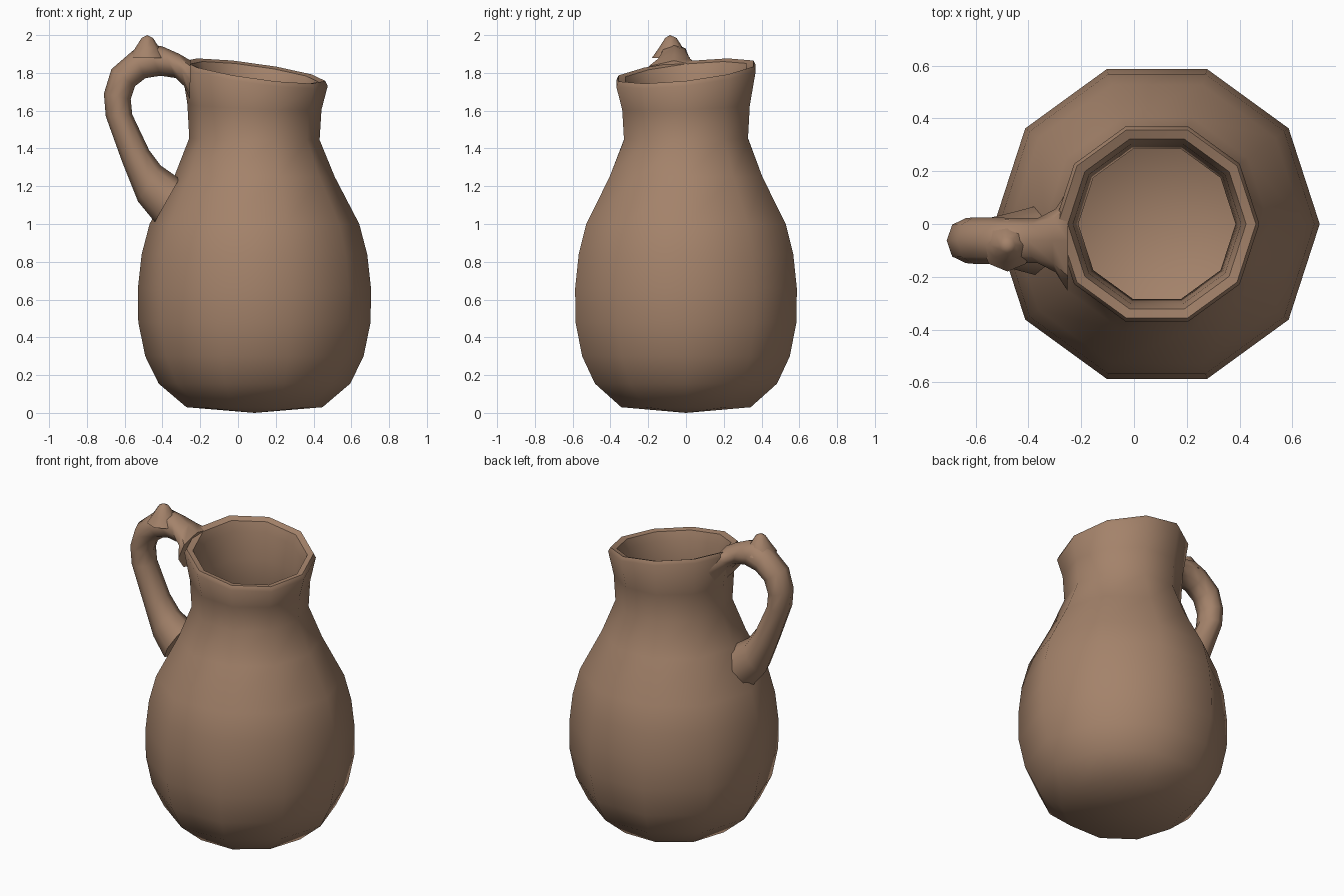
import bpy, bmesh, math
from mathutils import Vector

if "Cube" in bpy.data.objects:
    bpy.data.objects.remove(bpy.data.objects["Cube"])

clay = bpy.data.materials.new("brown clay")
clay.diffuse_color = (0.37, 0.225, 0.145, 1)
clay.use_nodes = True
clay.node_tree.nodes["Principled BSDF"].inputs["Base Color"].default_value = clay.diffuse_color
CX = 0.087      # jug axis
SIDES = 10


def finish(bm, name, angle):
    bmesh.ops.recalc_face_normals(bm, faces=bm.faces[:])
    me = bpy.data.meshes.new(name)
    bm.to_mesh(me)
    bm.free()
    ob = bpy.data.objects.new(name, me)
    bpy.context.collection.objects.link(ob)
    me.materials.append(clay)
    bpy.ops.object.select_all(action='DESELECT')
    ob.select_set(True)
    bpy.context.view_layer.objects.active = ob
    bpy.ops.object.shade_smooth_by_angle(angle=math.radians(angle))
    return ob


def bridge(bm, rings):
    for a, b in zip(rings, rings[1:]):
        n = len(a)
        for i in range(n):
            j = (i + 1) % n
            bm.faces.new((a[i], a[j], b[j], b[i]))


def fan(bm, ring, point):
    c = bm.verts.new(point)
    for i in range(len(ring)):
        bm.faces.new((ring[i], ring[(i + 1) % len(ring)], c))


# Jug body: ten-sided lathe, outside then inside; third value = how much the ring tilts
profile = [
    (0.36, 0.03, 0), (0.507, 0.155, 0), (0.578, 0.30, 0), (0.615, 0.48, 0),
    (0.617, 0.66, 0), (0.597, 0.84, 0), (0.555, 1.0, 0), (0.425, 1.25, 0),
    (0.345, 1.45, 0.1), (0.355, 1.62, 0.3), (0.388, 1.785, 1), (0.375, 1.81, 1),
    (0.338, 1.80, 1), (0.318, 1.74, 1), (0.308, 1.60, 0.3), (0.298, 1.45, 0.1),
    (0.375, 1.25, 0), (0.50, 1.0, 0), (0.565, 0.66, 0), (0.53, 0.30, 0), (0.33, 0.10, 0),
]
bm = bmesh.new()
rings = []
for r, z, tilt in profile:
    ring = []
    for i in range(SIDES):
        a = math.tau * i / SIDES
        x, y = r * math.cos(a), r * math.sin(a)
        ring.append(bm.verts.new((CX + x, y, z + tilt * (-0.14 * x + 0.11 * y))))
    rings.append(ring)
bridge(bm, rings)
fan(bm, rings[0], (CX, 0, 0))
fan(bm, rings[-1], (CX, 0, 0.07))
finish(bm, "jug_body", 42)

# Handle: sections given by outer point (x, z), inner point (x, z) and half width
sections = [
    (-0.25, 1.865, -0.255, 1.66, 0.19), (-0.31, 1.90, -0.285, 1.73, 0.12),
    (-0.40, 1.94, -0.33, 1.773, 0.085), (-0.48, 1.955, -0.41, 1.785, 0.085),
    (-0.56, 1.915, -0.49, 1.772, 0.088), (-0.67, 1.82, -0.545, 1.73, 0.088),
    (-0.71, 1.69, -0.568, 1.66, 0.085), (-0.70, 1.57, -0.56, 1.58, 0.085),
    (-0.61, 1.32, -0.47, 1.39, 0.088), (-0.53, 1.12, -0.41, 1.31, 0.105),
    (-0.44, 1.01, -0.31, 1.24, 0.13),
]
bm = bmesh.new()
rings = []
for xo, zo, xi, zi, w in sections:
    out, inn = Vector((xo, -0.063, zo)), Vector((xi, -0.063, zi))
    mid, half = (out + inn) / 2, (out - inn) / 2
    rings.append([bm.verts.new(mid + half * math.cos(math.tau * i / 8)
                               + Vector((0, w * math.sin(math.tau * i / 8), 0)))
                  for i in range(8)])
bridge(bm, rings)
bm.faces.new(rings[0])
bm.faces.new(rings[-1])
finish(bm, "handle", 60)

# Thumb knob on top of the handle
bm = bmesh.new()
rings = []
for r, z in ((0.10, 1.88), (0.065, 1.93), (0.03, 1.985)):
    rings.append([bm.verts.new((-0.48 + r * math.cos(math.tau * i / 8),
                                -0.08 + r * math.sin(math.tau * i / 8), z)) for i in range(8)])
bridge(bm, rings)
bm.faces.new(rings[0])
fan(bm, rings[-1], (-0.48, -0.085, 2.0))
finish(bm, "thumb_knob", 60)
